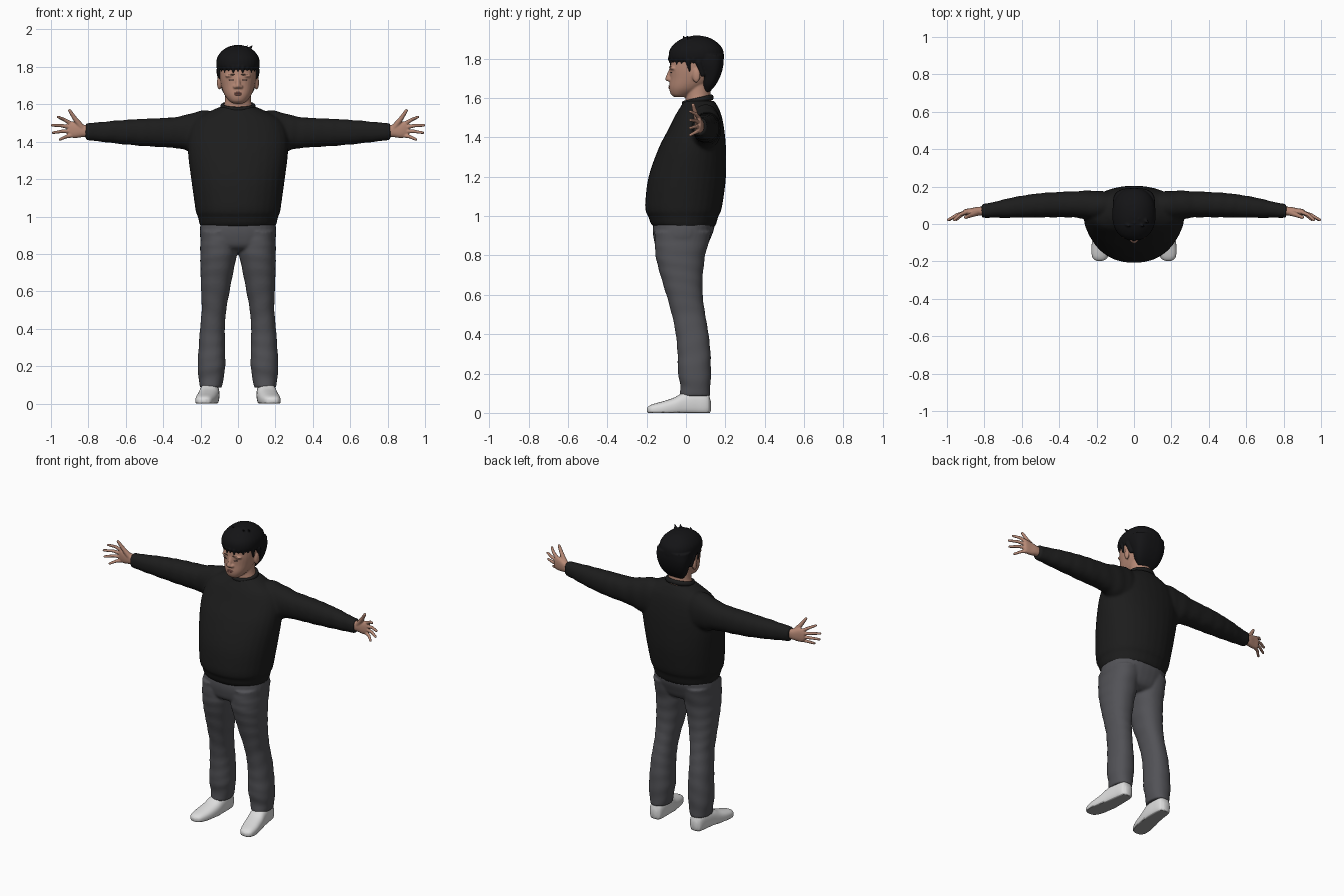
import bpy, bmesh, math
from mathutils import Vector, Matrix

cube = bpy.data.objects.get("Cube")
if cube:
    bpy.data.objects.remove(cube, do_unlink=True)


def material(name, r, g, b):
    m = bpy.data.materials.new(name)
    m.use_nodes = True
    m.diffuse_color = (r, g, b, 1)
    bsdf = m.node_tree.nodes["Principled BSDF"]
    bsdf.inputs["Base Color"].default_value = (r, g, b, 1)
    bsdf.inputs["Roughness"].default_value = .8
    return m


skin = material("skin", .47, .25, .18)
knit = material("black_knit", .012, .012, .012)
hair_black = material("hair_black", .007, .007, .008)
cloth = material("grey_cloth", .085, .085, .095)
white = material("shoe_white", .72, .72, .72)
sole = material("sole_grey", .35, .35, .35)
lip = material("lip_pink", .4, .16, .13)
brow_brown = material("brow_brown", .12, .07, .05)
eye_dark = material("eye_dark", .03, .02, .02)


def loft(bm, axis, rings, power=2, side=1, wrinkle=0, n=32, sub=5):
    """Smooth skin through rings of (position, a_min, a_max, b_min, b_max)."""
    def slope(i, k):
        lo, hi = rings[max(i - 1, 0)], rings[min(i + 1, len(rings) - 1)]
        return (hi[k] - lo[k]) / (hi[0] - lo[0])

    sections = []
    for i in range(len(rings) - 1):
        p, q = rings[i], rings[i + 1]
        d = q[0] - p[0]
        for j in range(sub + (i == len(rings) - 2)):
            u = j / sub
            v = u * u * (3 - 2 * u)
            sections.append([p[0] + d * u] + [
                p[k] + (q[k] - p[k]) * v
                + d * (slope(i, k) * u * (1 - u) ** 2 - slope(i + 1, k) * u * u * (1 - u))
                for k in range(1, 5)])
    loops = []
    for t, a0, a1, b0, b1 in sections:
        loop = []
        for j in range(n):
            w = math.tau * j / n
            c, s = math.cos(w), math.sin(w)
            f = 1 + wrinkle * math.sin(t * 75 + 2 * math.sin(w + t * 9))
            a = (a0 + a1) / 2 + f * (a1 - a0) / 2 * math.copysign(abs(c) ** (2 / power), c)
            b = (b0 + b1) / 2 + f * (b1 - b0) / 2 * math.copysign(abs(s) ** (2 / power), s)
            x, y, z = {"x": (t, a, b), "y": (a, t, b), "z": (a, b, t)}[axis]
            loop.append(bm.verts.new((x * side, y, max(z, 0))))
        loops.append(loop)
    for lo, hi in zip(loops, loops[1:]):
        for j in range(n):
            bm.faces.new((lo[j], lo[j - 1], hi[j - 1], hi[j]))
    bm.faces.new(loops[0])
    bm.faces.new(loops[-1])


def blob(bm, center, radii, tilt=None):
    m = Matrix.Translation(center) @ (tilt or Matrix()) @ Matrix.Diagonal((*radii, 1))
    bmesh.ops.create_uvsphere(bm, u_segments=16, v_segments=10, radius=1, matrix=m)


def limb(bm, points, radii):
    """Chain of tapered segments with round joints."""
    for p, q, r, s in zip(points, points[1:], radii, radii[1:]):
        p, q = Vector(p), Vector(q)
        turn = (q - p).to_track_quat("Z", "Y").to_matrix().to_4x4()
        bmesh.ops.create_cone(bm, cap_ends=True, segments=12, radius1=r, radius2=s,
                              depth=(q - p).length, matrix=Matrix.Translation((p + q) / 2) @ turn)
    for p, r in zip(points, radii):
        blob(bm, p, (r, r, r))


def finish(bm, name, mats, voxel=0, smooth=4):
    bmesh.ops.recalc_face_normals(bm, faces=bm.faces)
    mesh = bpy.data.meshes.new(name)
    bm.to_mesh(mesh)
    bm.free()
    for m in mats:
        mesh.materials.append(m)
    ob = bpy.data.objects.new(name, mesh)
    bpy.context.collection.objects.link(ob)
    bpy.ops.object.select_all(action="DESELECT")
    ob.select_set(True)
    bpy.context.view_layer.objects.active = ob
    bpy.ops.object.shade_smooth_by_angle(angle=math.radians(50))
    if voxel:
        r = ob.modifiers.new("blend", "REMESH")
        r.mode, r.voxel_size, r.use_smooth_shade = "VOXEL", voxel, True
        s = ob.modifiers.new("soften", "SMOOTH")
        s.factor, s.iterations = .5, smooth
    return ob


def sym(z, half, y0, y1):
    return (z, -half, half, y0, y1)


SIDES = (("left", 1), ("right", -1))

# Sweater: body and both sleeves blended together
bm = bmesh.new()
loft(bm, "z", [sym(.945, .2, -.165, .148), sym(.965, .207, -.18, .155), sym(1, .215, -.192, .165),
               sym(1.02, .224, -.204, .176), sym(1.07, .232, -.207, .187), sym(1.2, .25, -.19, .203),
               sym(1.35, .268, -.137, .203), sym(1.45, .262, -.085, .193), sym(1.52, .225, -.05, .178),
               sym(1.56, .155, -.025, .16), sym(1.585, .1, -.01, .145)], power=2.15)
for _, s in SIDES:
    loft(bm, "x", [(.05, .02, .16, 1.35, 1.56), (.17, .02, .175, 1.33, 1.567), (.25, .025, .178, 1.345, 1.553),
                   (.32, .035, .175, 1.364, 1.533), (.5, .035, .165, 1.376, 1.523), (.65, .033, .142, 1.39, 1.513),
                   (.77, .033, .113, 1.404, 1.502), (.815, .034, .108, 1.41, 1.5)],
         side=s, wrinkle=.022, power=2.2)
finish(bm, "sweater", [knit], .009)

# Ribbed collar, higher at the back
bm = bmesh.new()
tilt = Matrix.Translation((0, .06, 1.588)) @ Matrix.Rotation(math.radians(13), 4, "X")
rows = []
for i in range(40):
    u = math.tau * i / 40
    rows.append([bm.verts.new(tilt @ Vector(((.083 + .011 * math.cos(v)) * math.cos(u),
                                            (.071 + .011 * math.cos(v)) * math.sin(u), .015 * math.sin(v))))
                 for v in (math.tau * k / 10 for k in range(10))])
for i in range(40):
    for k in range(10):
        bm.faces.new((rows[i - 1][k - 1], rows[i][k - 1], rows[i][k], rows[i - 1][k]))
finish(bm, "collar", [knit])

# Trousers: hips and both legs
bm = bmesh.new()
loft(bm, "z", [sym(1, .185, -.15, .13), sym(.95, .202, -.168, .145), sym(.88, .2, -.163, .122),
               sym(.83, .16, -.14, .095), sym(.81, .08, -.08, .06)], power=2.3)
for _, s in SIDES:
    loft(bm, "z", [(.92, .004, .2, -.16, .13), (.8, .006, .202, -.155, .098), (.7, .026, .2, -.13, .086),
                   (.6, .045, .197, -.1, .085), (.5, .063, .194, -.072, .098), (.4, .07, .203, -.052, .115),
                   (.3, .069, .21, -.043, .125), (.2, .068, .216, -.04, .127), (.13, .078, .21, -.028, .124),
                   (.085, .086, .203, -.034, .123)], side=s, power=2.25, wrinkle=.012)
finish(bm, "trousers", [cloth], .008)

# Shoes, with the sole picked out by height
for name, s in SIDES:
    bm = bmesh.new()
    loft(bm, "y", [(.126, .13, .165, .01, .06), (.112, .108, .185, -.015, .1), (.05, .1, .198, -.02, .115),
                   (-.01, .1, .208, -.02, .105), (-.06, .106, .218, -.02, .078), (-.12, .119, .227, -.02, .058),
                   (-.17, .137, .225, -.015, .044), (-.19, .152, .213, -.005, .034),
                   (-.198, .172, .196, .006, .024)], side=s, power=2.5)
    for f in bm.faces:
        f.material_index = int(f.calc_center_median().z < .006)
    finish(bm, name + "_shoe", [white, sole])

# Head with neck, ears and nose
bm = bmesh.new()
loft(bm, "z", [sym(1.605, .028, -.06, -.01), sym(1.618, .047, -.076, .03), sym(1.65, .072, -.085, .09),
               sym(1.7, .09, -.082, .14), sym(1.76, .1, -.082, .165), sym(1.82, .098, -.07, .165),
               sym(1.87, .07, -.03, .13), sym(1.89, .03, .02, .08)], power=2.2)
loft(bm, "z", [sym(1.53, .095, -.01, .135), sym(1.58, .08, -.003, .13), sym(1.62, .07, -.002, .125),
               sym(1.7, .068, .0, .12)])
limb(bm, [(0, -.076, 1.745), (0, -.088, 1.712), (0, -.093, 1.698)], [.01, .012, .013])
for _, s in SIDES:
    blob(bm, (s * .014, -.085, 1.694), (.012, .012, .01))
    blob(bm, (s * .1, .052, 1.715), (.012, .021, .037), Matrix.Rotation(s * -.25, 4, "Z"))
    blob(bm, (s * .04, -.062, 1.752), (.03, .02, .01))
head = finish(bm, "head", [skin], .005, 3)

# Face details, laid on the front of the head
bpy.context.view_layer.update()
face = head.evaluated_get(bpy.context.evaluated_depsgraph_get())


def detail(name, x, z, radii, mat, roll=0):
    hit, where, _, _ = face.ray_cast(Vector((x, -1, z)), Vector((0, 1, 0)))
    y = where.y if hit else -.075
    turn = Matrix.Rotation(x * 9, 4, "Z") @ Matrix.Rotation(roll, 4, "Y")
    bm = bmesh.new()
    blob(bm, (x, y, z), radii, turn)
    finish(bm, name, [mat])


for name, s in SIDES:
    detail(name + "_brow", s * .037, 1.757, (.022, .003, .004), brow_brown, s * .08)
    detail(name + "_eye", s * .036, 1.73, (.015, .002, .0035), eye_dark, s * -.06)
detail("upper_lip", 0, 1.661, (.022, .004, .004), lip)
detail("lower_lip", 0, 1.652, (.018, .005, .005), lip)

# Hair: cap, nape, sideburns and pointed fringe locks
bm = bmesh.new()
loft(bm, "z", [sym(1.785, .108, -.08, .19), sym(1.81, .116, -.088, .193), sym(1.85, .111, -.08, .186),
               sym(1.885, .086, -.048, .155), sym(1.908, .05, -.005, .115), sym(1.917, .015, .035, .075)],
     power=2.25)
loft(bm, "z", [sym(1.82, .112, .015, .192), sym(1.77, .111, .05, .19), sym(1.72, .1, .076, .178),
               sym(1.67, .083, .082, .153), sym(1.632, .055, .092, .122)], power=2.8)
for i in range(13):
    w = math.radians(-90 + (i - 6) * 14)
    x, y = .104 * math.cos(w), .052 + .132 * math.sin(w)
    limb(bm, [(x, y, 1.8), (x * 1.01, y, 1.776 - .01 * (i % 2))], [.013, .004])
for _, s in SIDES:
    limb(bm, [(s * .1, .012, 1.79), (s * .099, .018, 1.74)], [.014, .006])
    limb(bm, [(s * .1, .065, 1.78), (s * .094, .085, 1.72)], [.017, .012])
for i in range(5):
    x = -.04 + .025 * i
    limb(bm, [(x, .02 * (i % 3), 1.895), (x + .018, .02 * (i % 3) - .015, 1.915)], [.012, .003])
finish(bm, "hair", [hair_black], .005, 2)

# Hands: palm forward, fingers spread, thumb up
tips = [(.968, 1.532), (1, 1.488), (.994, 1.448), (.957, 1.412)]
for name, s in SIDES:
    bm = bmesh.new()
    loft(bm, "x", [(.78, .045, .092, 1.428, 1.486), (.83, .045, .092, 1.425, 1.492),
                   (.87, .045, .085, 1.42, 1.505), (.9, .05, .08, 1.425, 1.507), (.912, .055, .075, 1.44, 1.495)],
         side=s, power=2.4)
    for i, (tx, tz) in enumerate(tips):
        bx, bz = .893 - .004 * i, 1.497 - .021 * i
        limb(bm, [(s * bx, .066, bz), (s * (bx + tx) / 2, .05, (bz + tz) / 2 + .004),
                  (s * (tx - .006), .022, tz)], [.0115, .0095, .0075])
    limb(bm, [(s * .835, .062, 1.475), (s * .873, .047, 1.525), (s * .9, .036, 1.566)], [.018, .0125, .009])
    finish(bm, name + "_hand", [skin], .004, 2)
